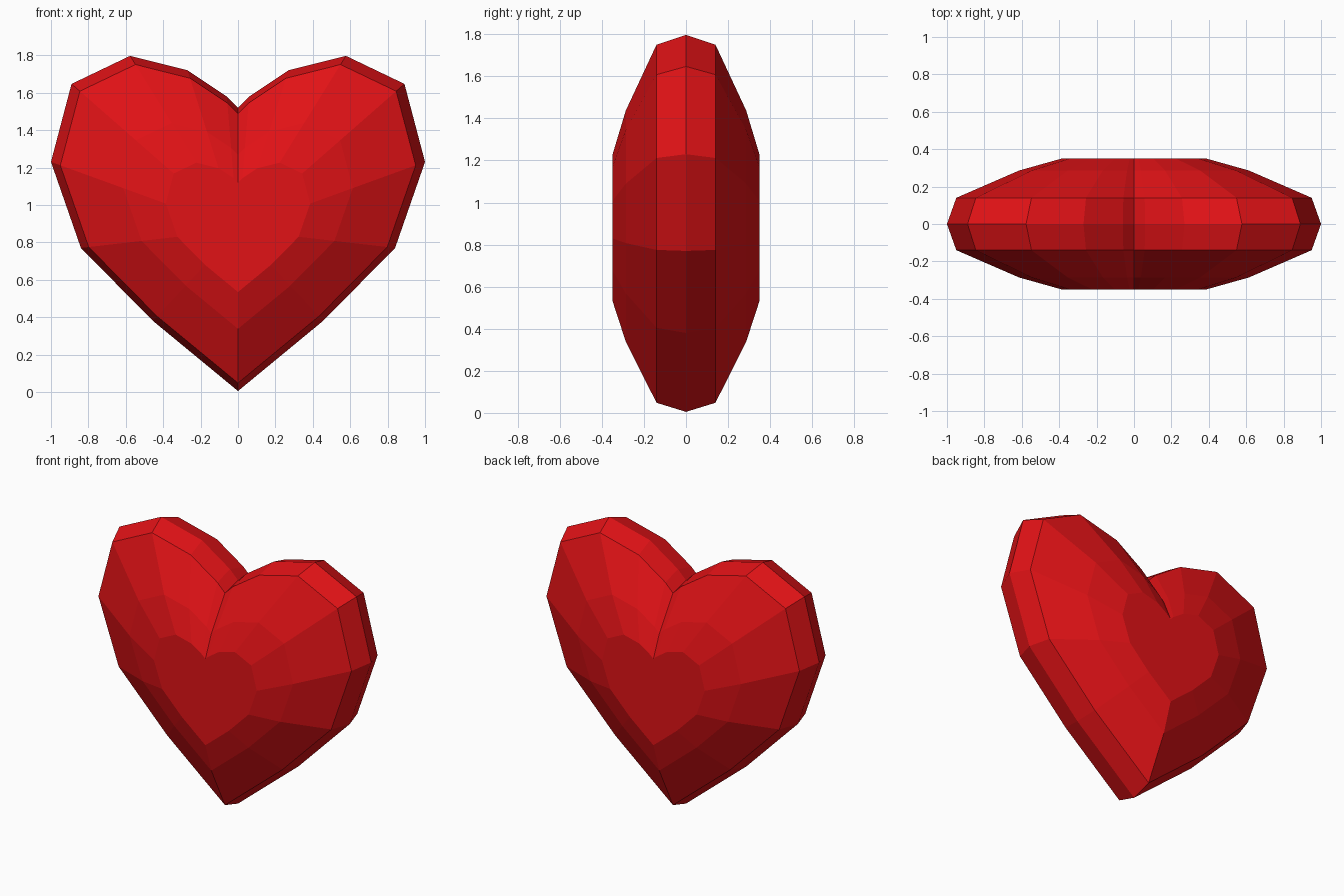
import bpy, bmesh

if "Cube" in bpy.data.objects:
    bpy.data.objects.remove(bpy.data.objects["Cube"])

# Right half of the heart outline (x, z), from notch to tip
HALF = [(0, 1.52), (0.06, 1.58), (0.27, 1.72), (0.577, 1.797), (0.89, 1.647),
        (1.0, 1.23), (0.84, 0.77), (0.455, 0.38), (0, 0.005)]
OUTLINE = HALF + [(-x, z) for x, z in HALF[-2:0:-1]]
CENTRE_Z = 0.867

# Depth and scale of each ring, girdle to flat face, then mirrored to the back
FACETS = [(0.0, 1.0), (0.14, 0.95), (0.286, 0.614), (0.35, 0.386)]
RINGS = [(-y, s) for y, s in reversed(FACETS)] + FACETS[1:]

bm = bmesh.new()
loops = [[bm.verts.new((x * s, y, CENTRE_Z + (z - CENTRE_Z) * s)) for x, z in OUTLINE]
         for y, s in RINGS]

# Faceted sides
n = len(OUTLINE)
for a, b in zip(loops, loops[1:]):
    for i in range(n):
        j = (i + 1) % n
        bm.faces.new((a[i], a[j], b[j], b[i]))

# Flat front and back
bm.faces.new(loops[0])
bm.faces.new(loops[-1])
bmesh.ops.recalc_face_normals(bm, faces=bm.faces)

mesh = bpy.data.meshes.new("heart_gem")
bm.to_mesh(mesh)
bm.free()
heart = bpy.data.objects.new("heart_gem", mesh)
bpy.context.collection.objects.link(heart)

# Red colour
red = bpy.data.materials.new("red")
red.diffuse_color = (0.75, 0.006, 0.008, 1)
red.use_nodes = True
red.node_tree.nodes["Principled BSDF"].inputs["Base Color"].default_value = red.diffuse_color
mesh.materials.append(red)
